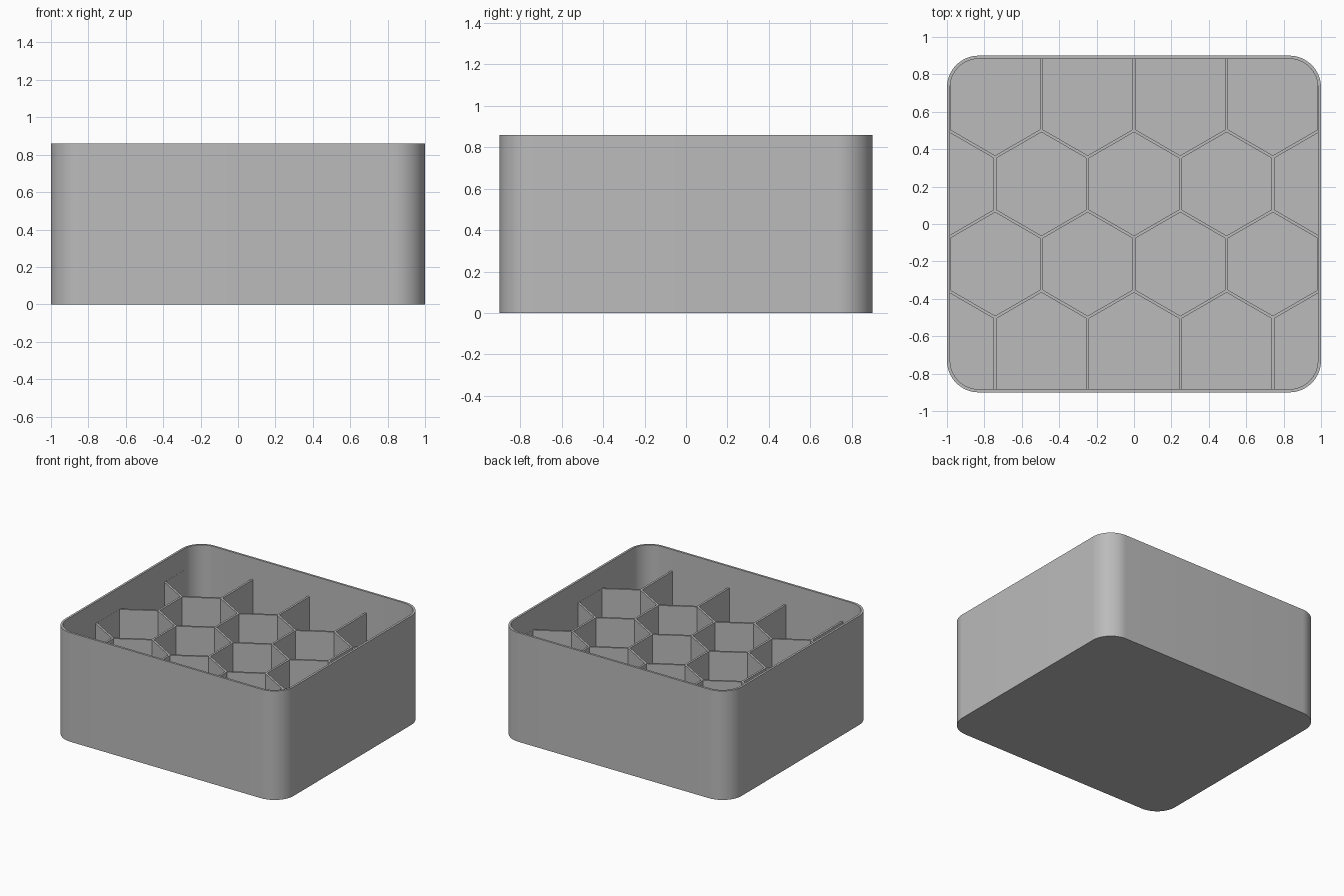
import bpy, bmesh, math

if "Cube" in bpy.data.objects:
    bpy.data.objects.remove(bpy.data.objects["Cube"])

HX, HY, H = 1.0, 0.90, 0.86      # half width, half depth, height
R, WALL, FLOOR = 0.17, 0.017, 0.017
TOP = 0.69                       # divider height
PITCH, RIB = 0.495, 0.016        # cell spacing, divider thickness
CR = PITCH / math.sqrt(3)        # cell corner radius

grey = bpy.data.materials.new("grey plastic")
grey.diffuse_color = (0.5, 0.5, 0.5, 1)
grey.use_nodes = True
grey.node_tree.nodes["Principled BSDF"].inputs["Base Color"].default_value = grey.diffuse_color


def rounded_rect(inset, n=16):
    """Outline of the box, moved inwards by inset."""
    r = R - inset
    pts = []
    for q, (sx, sy) in enumerate([(1, 1), (-1, 1), (-1, -1), (1, -1)]):
        for i in range(n + 1):
            a = math.pi / 2 * (q + i / n)
            pts.append((sx * (HX - R) + r * math.cos(a), sy * (HY - R) + r * math.sin(a)))
    return pts


def loft(bm, rings):
    """Skin a list of (outline, z) rings and cap both ends."""
    loops = [[bm.verts.new((x, y, z)) for x, y in pts] for pts, z in rings]
    for a, b in zip(loops, loops[1:]):
        for i in range(len(a)):
            j = (i + 1) % len(a)
            bm.faces.new((a[i], a[j], b[j], b[i]))
    bm.faces.new(loops[0][::-1])
    bm.faces.new(loops[-1])


def finish(bm, name):
    bmesh.ops.recalc_face_normals(bm, faces=bm.faces)
    me = bpy.data.meshes.new(name)
    bm.to_mesh(me)
    bm.free()
    me.materials.append(grey)
    ob = bpy.data.objects.new(name, me)
    bpy.context.collection.objects.link(ob)
    return ob


# open tray: outer wall, rim, inner wall and floor in one skin
bm = bmesh.new()
outer, inner = rounded_rect(0), rounded_rect(WALL)
loft(bm, [(outer, 0), (outer, H), (inner, H), (inner, FLOOR)])
tray = finish(bm, "tray")
bpy.context.view_layer.objects.active = tray
tray.select_set(True)
bpy.ops.object.shade_smooth_by_angle(angle=math.radians(30))

# block that becomes the honeycomb, its rim buried in the wall
bm = bmesh.new()
block = rounded_rect(WALL / 2)
loft(bm, [(block, FLOOR / 2), (block, TOP)])
dividers = finish(bm, "honeycomb_dividers")

# hexagonal cells; the outer rows run straight out to the wall
bm = bmesh.new()
r = CR - RIB / math.sqrt(3)
for row in range(4):
    cy = (1.5 - row) * 1.5 * CR
    shift = 0.5 if row % 2 == 0 else 0
    for k in range(-3, 3):
        cx = (k + shift) * PITCH
        if abs(cx) > 1.1:
            continue
        pts = []
        for i in range(6):
            a = math.radians(30 + 60 * i)
            x, y = cx + r * math.cos(a), cy + r * math.sin(a)
            if (row == 0 and i < 3) or (row == 3 and i > 2):
                y = math.copysign(1.1 + 0.1 * (i in (1, 4)), cy)
            pts.append((x, y))
        loft(bm, [(pts, -0.1), (pts, 1.0)])
cells = finish(bm, "cell_cutter")
cells.hide_render = True
cells.hide_viewport = True

cut = dividers.modifiers.new("cells", 'BOOLEAN')
cut.operation = 'DIFFERENCE'
cut.solver = 'EXACT'
cut.object = cells
